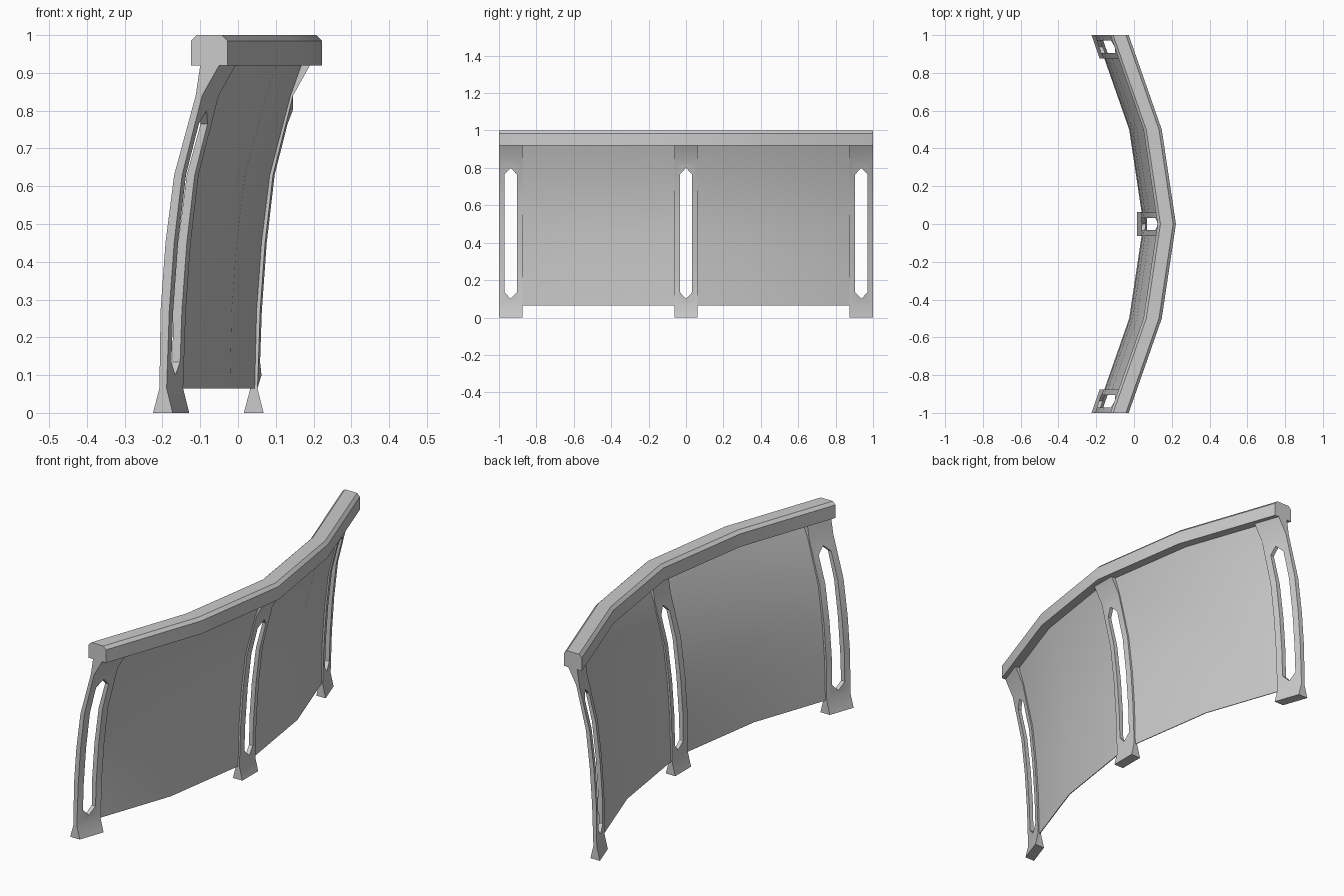
import bpy, bmesh

if "Cube" in bpy.data.objects:
    bpy.data.objects.remove(bpy.data.objects["Cube"])

# Side profile shared by posts and panels: (z, back x, front x) at the ends of the arc
PROFILE = [(0, -0.225, -0.173), (0.065, -0.208, -0.189), (0.27, -0.205, -0.182),
           (0.45, -0.192, -0.169), (0.63, -0.169, -0.148), (0.84, -0.112, -0.095),
           (0.92, -0.10, -0.05)]


def arc(y):
    """Plan offset of the faceted arc, zero at the ends."""
    a = abs(y)
    return 0.25 - 0.15 * a if a < 0.5 else 0.175 - 0.35 * (a - 0.5)


def sweep(name, section, ys):
    """Solid from an (x, z) section repeated at each y."""
    bm = bmesh.new()
    loops = [[bm.verts.new((x, y, z)) for x, z in section] for y in ys]
    n = len(section)
    for a, b in zip(loops, loops[1:]):
        for i in range(n):
            j = (i + 1) % n
            bm.faces.new((a[i], a[j], b[j], b[i]))
    bm.faces.new(loops[0])
    bm.faces.new(loops[-1])
    bmesh.ops.recalc_face_normals(bm, faces=bm.faces)
    me = bpy.data.meshes.new(name)
    bm.to_mesh(me)
    bm.free()
    ob = bpy.data.objects.new(name, me)
    bpy.context.collection.objects.link(ob)
    return ob


def bend(ob):
    """Shift every vertex onto the arc and shade."""
    for v in ob.data.vertices:
        v.co.x += arc(v.co.y)
    bpy.ops.object.select_all(action='DESELECT')
    ob.select_set(True)
    bpy.context.view_layer.objects.active = ob
    bpy.ops.object.shade_smooth_by_angle(angle=0.55)


def slot_cutter(y):
    """Pointed six-sided slot running through in x."""
    outline = [(0, 0.1), (0.033, 0.135), (0.033, 0.765),
               (0, 0.8), (-0.033, 0.765), (-0.033, 0.135)]
    cutter = sweep("slot_cutter", outline, [-0.5, 0.5])
    for v in cutter.data.vertices:
        v.co.x, v.co.y = v.co.y, y + v.co.x
    cutter.data.flip_normals()
    cutter.hide_render = True
    return cutter


# Posts with slots
post_section = [(b, z) for z, b, f in PROFILE] + [(f, z) for z, b, f in reversed(PROFILE)]
for name, y in (("front_post", -0.9375), ("middle_post", 0), ("rear_post", 0.9375)):
    post = sweep(name, post_section, [y - 0.0625, y + 0.0625])
    cutter = slot_cutter(y)
    mod = post.modifiers.new("slot", 'BOOLEAN')
    mod.operation = 'DIFFERENCE'
    mod.solver = 'EXACT'
    mod.object = cutter
    bpy.context.view_layer.update()
    mesh = bpy.data.meshes.new_from_object(
        post.evaluated_get(bpy.context.evaluated_depsgraph_get()))
    post.modifiers.clear()
    post.data = mesh
    bpy.data.objects.remove(cutter)
    bend(post)

# Thin curved panels between the posts
mid = [((b + f) / 2, z) for z, b, f in PROFILE[1:]]
panel_section = [(x - 0.002, z) for x, z in mid] + [(x + 0.002, z) for x, z in reversed(mid)]
for name, s in (("front_panel", -1), ("rear_panel", 1)):
    bend(sweep(name, panel_section, [s * 0.0625, s * 0.5, s * 0.875]))

# Top rail with chamfered upper edges
rail_section = [(-0.125, 0.92), (-0.125, 0.985), (-0.11, 1.0),
                (-0.043, 1.0), (-0.028, 0.985), (-0.028, 0.92)]
bend(sweep("top_rail", rail_section, [-1, -0.5, 0, 0.5, 1]))
